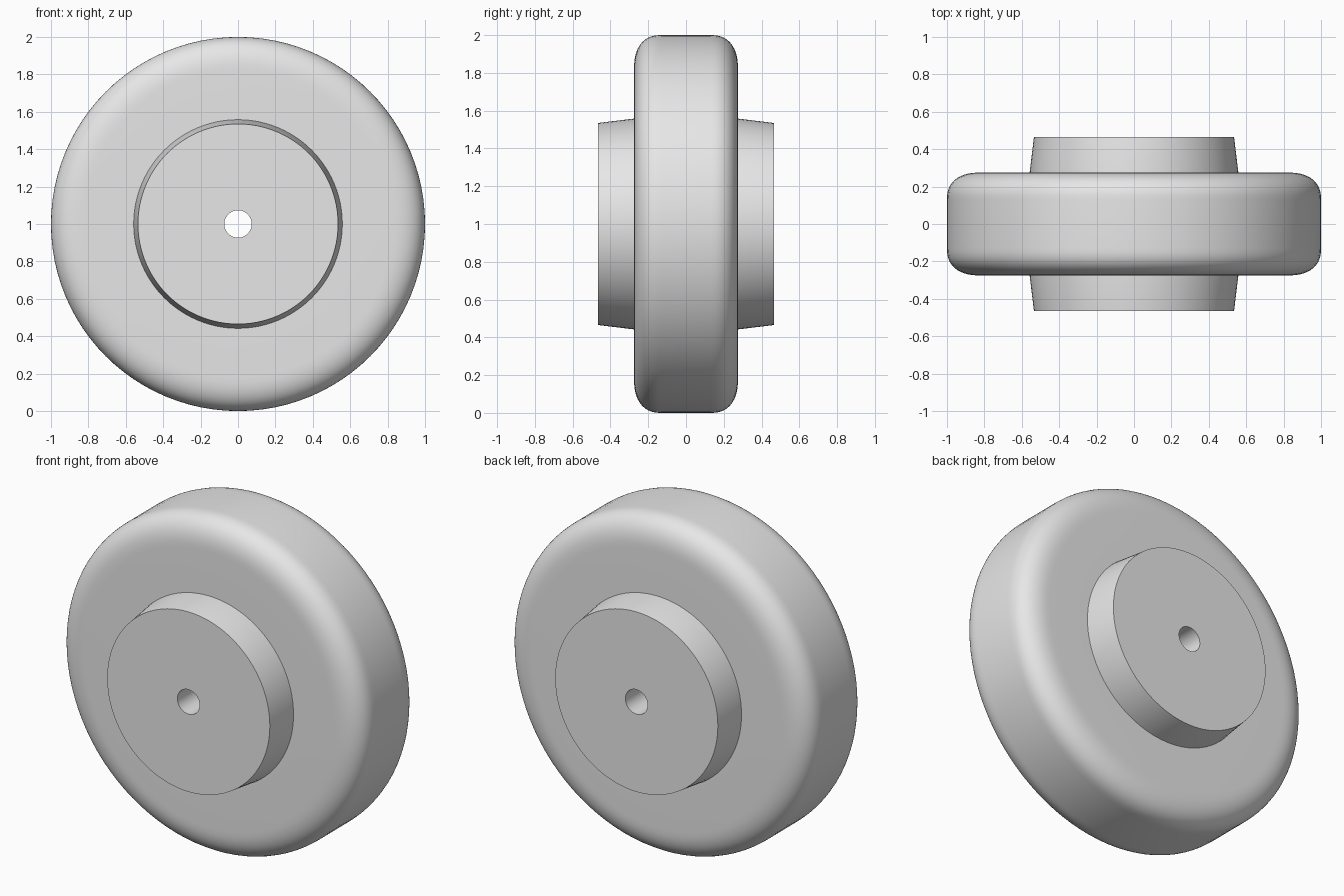
import bpy
import bmesh
from math import cos, sin, pi, radians

cube = bpy.data.objects.get("Cube")
if cube:
    bpy.data.objects.remove(cube, do_unlink=True)

SEGMENTS = 96
CENTRE_Z = 1.0

grey = bpy.data.materials.new("light grey")
grey.use_nodes = True
grey.diffuse_color = (0.8, 0.8, 0.8, 1)
grey.node_tree.nodes["Principled BSDF"].inputs["Base Color"].default_value = (0.8, 0.8, 0.8, 1)


def lathe(name, profile):
    """Revolve a closed (radius, y) profile around the y axis."""
    bm = bmesh.new()
    rings = []
    for i in range(SEGMENTS):
        a = 2 * pi * i / SEGMENTS
        rings.append([bm.verts.new((r * cos(a), y, r * sin(a))) for r, y in profile])
    n = len(profile)
    for i, ring in enumerate(rings):
        following = rings[(i + 1) % SEGMENTS]
        for j in range(n):
            k = (j + 1) % n
            bm.faces.new((ring[j], ring[k], following[k], following[j]))
    bmesh.ops.recalc_face_normals(bm, faces=bm.faces)
    mesh = bpy.data.meshes.new(name)
    bm.to_mesh(mesh)
    bm.free()
    mesh.materials.append(grey)
    obj = bpy.data.objects.new(name, mesh)
    bpy.context.collection.objects.link(obj)
    obj.location.z = CENTRE_Z
    bpy.ops.object.select_all(action="DESELECT")
    obj.select_set(True)
    bpy.context.view_layer.objects.active = obj
    bpy.ops.object.shade_smooth_by_angle(angle=radians(30))
    return obj


def mirrored(half):
    """Close a half profile by mirroring it across y = 0."""
    return half + [(r, -y) for r, y in reversed(half)]


# Tyre: flat sides and tread joined by soft shoulders
HALF_WIDTH, SHOULDER_R, SHOULDER_Y, POWER = 0.275, 0.18, 0.145, 2.4
STEPS = 14
shoulder = []
for i in range(STEPS + 1):
    t = pi / 2 * i / STEPS
    shoulder.append((1 - SHOULDER_R + SHOULDER_R * max(sin(t), 0) ** (2 / POWER),
                     HALF_WIDTH - SHOULDER_Y + SHOULDER_Y * max(cos(t), 0) ** (2 / POWER)))
lathe("tyre", mirrored([(0.555, HALF_WIDTH)] + shoulder))

# Hub: tapered on both sides, with an axle bore through the middle
lathe("hub", mirrored([(0.073, 0.465), (0.535, 0.465), (0.558, HALF_WIDTH)]))
